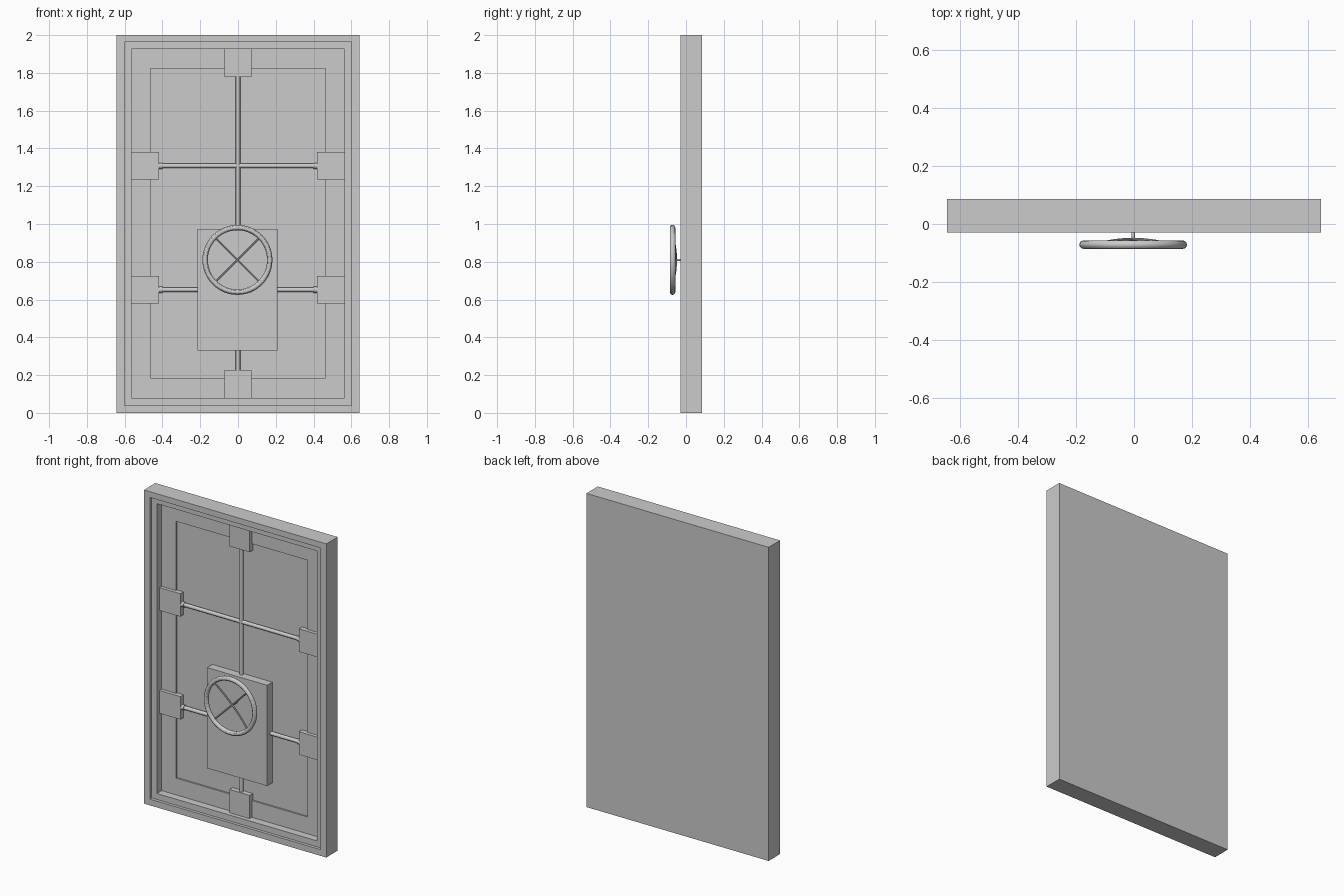
import bpy, bmesh, math
from mathutils import Vector

if "Cube" in bpy.data.objects:
    bpy.data.objects.remove(bpy.data.objects["Cube"])


def finish(name, bm, smooth=False):
    bmesh.ops.recalc_face_normals(bm, faces=bm.faces)
    me = bpy.data.meshes.new(name)
    bm.to_mesh(me)
    bm.free()
    ob = bpy.data.objects.new(name, me)
    bpy.context.collection.objects.link(ob)
    if smooth:
        bpy.ops.object.select_all(action='DESELECT')
        bpy.context.view_layer.objects.active = ob
        ob.select_set(True)
        bpy.ops.object.shade_smooth_by_angle()
    return ob


def box(name, x0, x1, y0, y1, z0, z1):
    bm = bmesh.new()
    bmesh.ops.create_cube(bm, size=1)
    for v in bm.verts:
        v.co = Vector(((x0 + x1) / 2 + v.co.x * (x1 - x0),
                       (y0 + y1) / 2 + v.co.y * (y1 - y0),
                       (z0 + z1) / 2 + v.co.z * (z1 - z0)))
    return finish(name, bm)


def rod(name, a, b, r, seg=16):
    a, b = Vector(a), Vector(b)
    d = b - a
    bm = bmesh.new()
    bmesh.ops.create_cone(bm, cap_ends=True, segments=seg, radius1=r, radius2=r, depth=d.length)
    m = d.to_track_quat('Z', 'Y').to_matrix().to_4x4()
    m.translation = (a + b) / 2
    bm.transform(m)
    return finish(name, bm, True)


def tube(name, pts, r, cyclic=False, sides=3):
    cu = bpy.data.curves.new(name, 'CURVE')
    cu.dimensions = '3D'
    cu.bevel_depth = r
    cu.bevel_resolution = sides
    cu.use_fill_caps = not cyclic
    sp = cu.splines.new('POLY')
    sp.points.add(len(pts) - 1)
    for p, c in zip(sp.points, pts):
        p.co = (*c, 1)
    sp.use_cyclic_u = cyclic
    ob = bpy.data.objects.new(name, cu)
    bpy.context.collection.objects.link(ob)
    bpy.ops.object.select_all(action='DESELECT')
    bpy.context.view_layer.objects.active = ob
    ob.select_set(True)
    bpy.ops.object.convert(target='MESH')
    bpy.ops.object.shade_smooth_by_angle()
    return ob


# door slab: nested rectangles stepping back into the front face
# each row: half width, bottom, top, depth y
rings = [(0.643, 0, 2, 0.086), (0.643, 0, 2, -0.029),
         (0.602, 0.04, 1.963, -0.029), (0.602, 0.04, 1.963, -0.01),
         (0.565, 0.078, 1.926, -0.01), (0.565, 0.078, 1.926, 0.038),
         (0.463, 0.185, 1.822, 0.038), (0.463, 0.185, 1.822, 0.048)]
bm = bmesh.new()
loops = [[bm.verts.new(c) for c in ((-w, y, b), (w, y, b), (w, y, t), (-w, y, t))]
         for w, b, t, y in rings]
for p, q in zip(loops, loops[1:]):
    for i in range(4):
        j = (i + 1) % 4
        bm.faces.new((p[i], p[j], q[j], q[i]))
bm.faces.new(loops[0])
bm.faces.new(loops[-1])
finish("door_slab", bm)

# bolt blocks around the edge
F, B, RY = 0.016, 0.05, 0.035
box("bolt_block_top", -0.071, 0.071, F, B, 1.777, 1.926)
box("bolt_block_bottom", -0.071, 0.071, F, B, 0.078, 0.226)
for label, zc in (("upper", 1.308), ("lower", 0.652)):
    for side, s in (("left", -1), ("right", 1)):
        xs = sorted((s * 0.418, s * 0.565))
        box(f"bolt_block_{label}_{side}", *xs, F, B, zc - 0.073, zc + 0.073)
        rod(f"collar_{label}_{side}", (s * 0.425, RY, zc), (s * 0.4, RY, zc), 0.016)

# linkage rods
rod("rod_vertical_upper", (0, RY, 0.9), (0, RY, 1.8), 0.012)
rod("rod_vertical_lower", (0, RY, 0.2), (0, RY, 0.4), 0.012)
rod("rod_cross_upper", (-0.43, RY, 1.308), (0.43, RY, 1.308), 0.012)
rod("rod_cross_lower", (-0.43, RY, 0.652), (0.43, RY, 0.652), 0.012)

# lock case
box("lock_case", -0.214, 0.209, -0.005, 0.052, 0.331, 0.973)

# handwheel: rim, two bowed spokes, shaft
CX, CZ, R, WY = -0.003, 0.81, 0.171, -0.071
tube("wheel_rim", [(CX + R * math.cos(a), WY, CZ + R * math.sin(a))
                   for a in (2 * math.pi * i / 48 for i in range(48))], 0.0143, True, 4)
for k, ang in enumerate((45, 135)):
    c, s = math.cos(math.radians(ang)), math.sin(math.radians(ang))
    pts = []
    for i in range(13):
        t = -1 + i / 6
        pts.append((CX + R * t * c, -0.053 - 0.016 * t * t, CZ + R * t * s))
    tube(f"wheel_spoke_{k + 1}", pts, 0.0055)
rod("wheel_shaft", (CX, -0.056, CZ), (CX, 0, CZ), 0.006)
